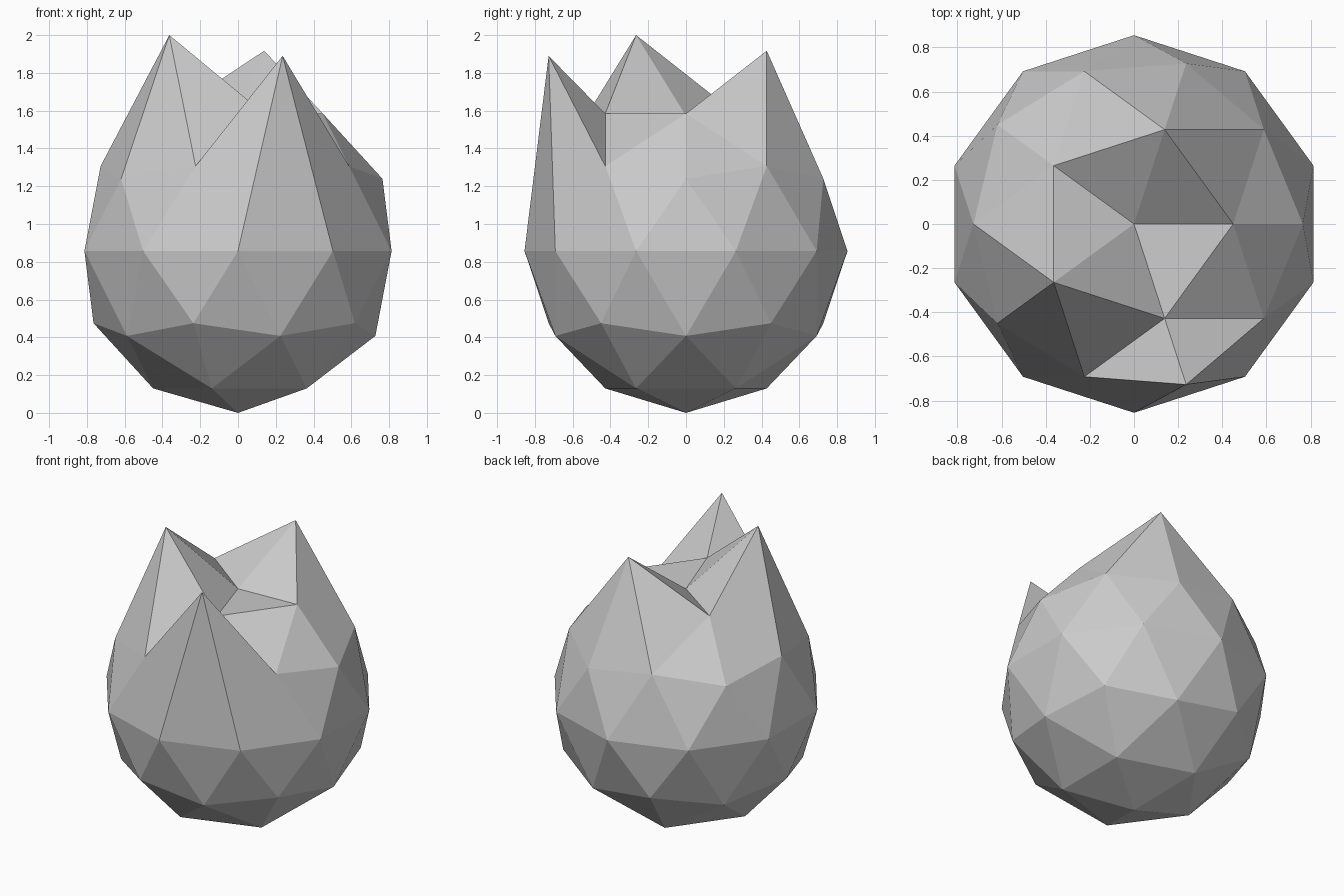
import bpy

if "Cube" in bpy.data.objects:
    bpy.data.objects.remove(bpy.data.objects["Cube"])

R = 0.855     # sphere radius
ZC = 0.857    # sphere centre height

# Faceted bud body
bpy.ops.mesh.primitive_ico_sphere_add(subdivisions=2, radius=R, location=(0, 0, 0))
bud = bpy.context.object
bud.name = "faceted_bud"
verts = bud.data.vertices
for v in verts:
    v.co.z += ZC


def set_height(x, y, z):
    """Move the upper vertex nearest to (x, y) to height z."""
    upper = [v for v in verts if v.co.z > ZC + 0.1]
    v = min(upper, key=lambda v: (v.co.x - x) ** 2 + (v.co.y - y) ** 2)
    v.co.z = z


# Three pulled-up petal tips and the sunken middle
set_height(-0.364, -0.264, 2.0)
set_height(0.139, 0.428, 1.917)
set_height(0.236, -0.727, 1.89)
set_height(0, 0, 1.572)

# Rest the lowest point on the ground
min(verts, key=lambda v: v.co.z).co.z = 0.0
bud.data.update()
